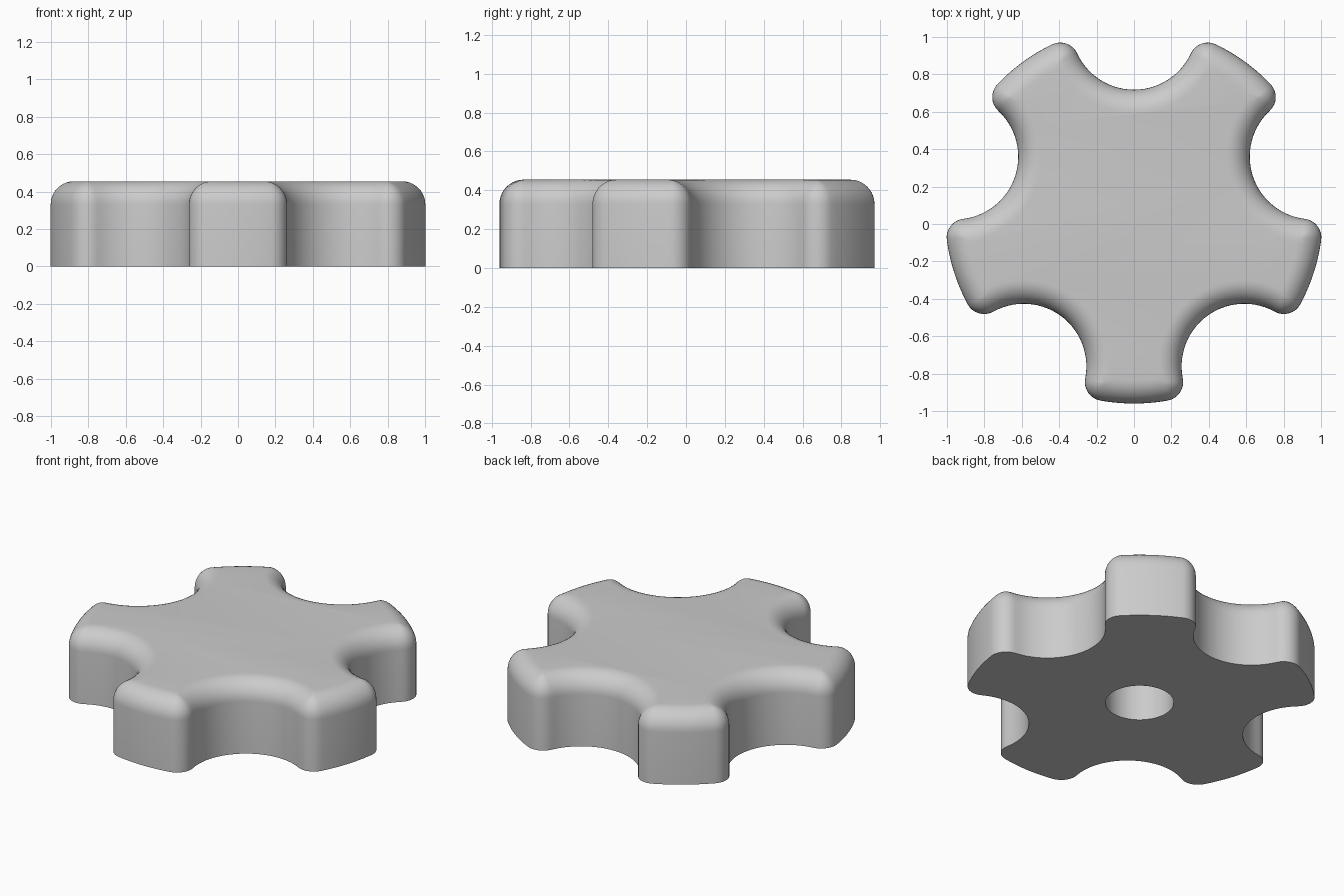
import bpy
import bmesh
from math import sin, cos, acos, atan2, pi, tau, radians
from mathutils import Vector

cube = bpy.data.objects.get("Cube")
if cube:
    bpy.data.objects.remove(cube, do_unlink=True)

LOBES = 5
CENTRE_Y = 0.05
TIP_RADIUS = 1.01
NOTCH_DISTANCE = 1.003
NOTCH_RADIUS = 0.335
CORNER_RADIUS = 0.1
HEIGHT = 0.455
EDGE_RADIUS = 0.125
EDGE_STEPS = 10
HOLE_RADIUS = 0.197
HOLE_DEPTH = 0.3


def polar(radius, angle):
    return Vector((radius * cos(angle), radius * sin(angle)))


def arc(centre, radius, start, end, steps):
    return [centre + polar(radius, start + (end - start) * i / steps) for i in range(steps)]


def outline(inset):
    """Plan of the knob moved inwards: tip arc, rounded corner and notch, mirrored and repeated."""
    half_pitch = pi / LOBES
    corner = max(CORNER_RADIUS - inset, 0)
    tip, notch = TIP_RADIUS - inset, NOTCH_RADIUS + inset
    a, b = tip - corner, notch + corner
    phi = half_pitch - acos((a * a + NOTCH_DISTANCE ** 2 - b * b) / (2 * a * NOTCH_DISTANCE))
    corner_centre = polar(a, phi)
    notch_centre = polar(NOTCH_DISTANCE, half_pitch)
    to_notch = notch_centre - corner_centre
    turn = atan2(to_notch.y, to_notch.x)
    half = arc(Vector((0, 0)), tip, 0, phi, 5)
    half += arc(corner_centre, corner, phi, turn, 8)
    half += arc(notch_centre, notch, turn + pi, half_pitch + pi, 14)
    half.append(notch_centre + polar(notch, half_pitch + pi))
    mirrored = [Vector((p.x, -p.y)) for p in reversed(half[1:-1])]
    points = []
    for k in range(LOBES):
        angle = -pi / 2 + k * tau / LOBES
        for p in mirrored + half:
            points.append(polar(p.length, atan2(p.y, p.x) + angle))
    return points


bm = bmesh.new()


def ring(points, z):
    return [bm.verts.new((p.x, p.y + CENTRE_Y, z)) for p in points]


# Rings from the blind hole's ceiling, down its wall, across the base, up the side, over the edge
base = outline(0)
hole = [p.normalized() * HOLE_RADIUS for p in base]
rings = [ring(hole, HOLE_DEPTH), ring(hole, 0), ring(base, 0)]
for i in range(EDGE_STEPS + 1):
    t = i / EDGE_STEPS * pi / 2
    rings.append(ring(outline(EDGE_RADIUS * (1 - cos(t))), HEIGHT - EDGE_RADIUS * (1 - sin(t))))

for low, high in zip(rings, rings[1:]):
    for i in range(len(low)):
        j = (i + 1) % len(low)
        bm.faces.new((low[i], low[j], high[j], high[i]))
bm.faces.new(reversed(rings[0]))
bm.faces.new(rings[-1])
bmesh.ops.remove_doubles(bm, verts=bm.verts[:], dist=0.00001)
bmesh.ops.recalc_face_normals(bm, faces=bm.faces[:])

mesh = bpy.data.meshes.new("knob")
bm.to_mesh(mesh)
bm.free()
knob = bpy.data.objects.new("knob", mesh)
bpy.context.collection.objects.link(knob)

# Plain grey material
grey = bpy.data.materials.new("light grey")
grey.use_nodes = True
colour = (0.6, 0.6, 0.6, 1)
grey.diffuse_color = colour
grey.node_tree.nodes["Principled BSDF"].inputs["Base Color"].default_value = colour
mesh.materials.append(grey)

# Smooth sides with crisp base and hole edges
bpy.ops.object.select_all(action="DESELECT")
knob.select_set(True)
bpy.context.view_layer.objects.active = knob
bpy.ops.object.shade_smooth_by_angle(angle=radians(40))
